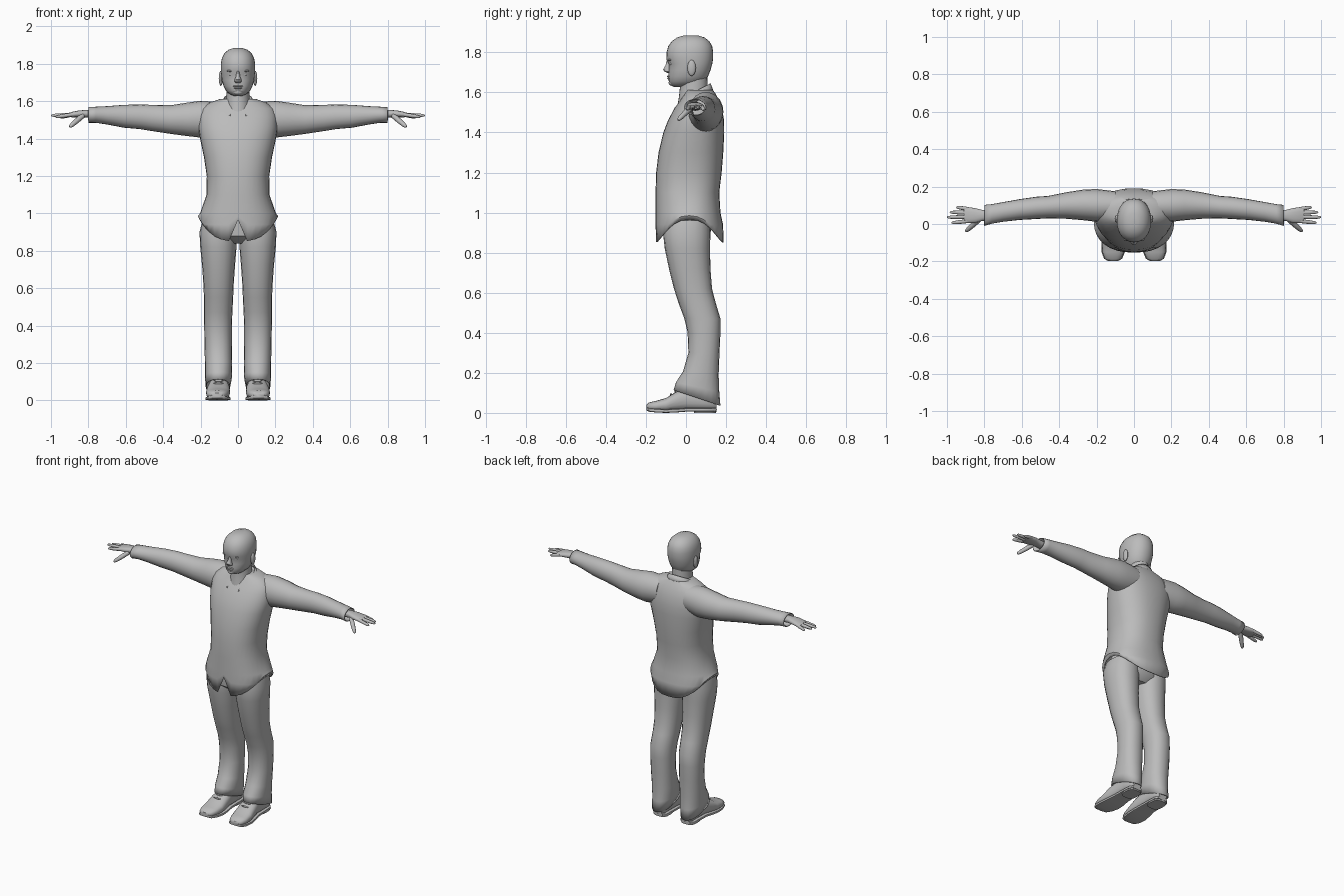
import bpy, bmesh, math
from mathutils import Vector as V

grey = bpy.data.materials.new("plain grey")
grey.diffuse_color = (0.5, 0.5, 0.5, 1)
X, Y, Z = V((1, 0, 0)), V((0, 1, 0)), V((0, 0, 1))


def ring(c, u, v, n=24, p=2.0):
    """Superellipse of n points round c with half axes u and v."""
    pts = []
    for i in range(n):
        a = 2 * math.pi * i / n
        s, t = math.cos(a), math.sin(a)
        pts.append(V(c) + u * math.copysign(abs(s) ** (2 / p), s) + v * math.copysign(abs(t) ** (2 / p), t))
    return pts


def finish(name, bm, mirror=False, thick=0, angle=40):
    bmesh.ops.recalc_face_normals(bm, faces=bm.faces)
    me = bpy.data.meshes.new(name)
    bm.to_mesh(me)
    bm.free()
    me.materials.append(grey)
    for f in me.polygons:
        f.use_smooth = True
    me.set_sharp_from_angle(angle=math.radians(angle))
    ob = bpy.data.objects.new(name, me)
    bpy.context.collection.objects.link(ob)
    if thick:
        m = ob.modifiers.new("cloth", 'SOLIDIFY')
        m.thickness = thick
        m.offset = -1
    if mirror:
        ob.modifiers.new("mirror", 'MIRROR')
    return ob


def loft(name, rings, caps=(True, True), closed=True, **kw):
    bm = bmesh.new()
    rows = [[bm.verts.new(p) for p in r] for r in rings]
    n = len(rows[0])
    for a, b in zip(rows, rows[1:]):
        for i in range(n if closed else n - 1):
            j = (i + 1) % n
            bm.faces.new((a[i], a[j], b[j], b[i]))
    if caps[0]:
        bm.faces.new(rows[0])
    if caps[1]:
        bm.faces.new(rows[-1])
    return finish(name, bm, **kw)


def upright(rows, n=24, p=2.0):
    """Rings from rows of (z, front y, back y, centre x, half width)."""
    return [ring((cx, (f + b) / 2, z), X * w, Y * (b - f) / 2, n, p) for z, f, b, cx, w in rows]


def ball(name, c, r, mirror=False):
    bm = bmesh.new()
    bmesh.ops.create_uvsphere(bm, u_segments=16, v_segments=10, radius=1)
    for v in bm.verts:
        v.co = V(c) + V(v.co[i] * r[i] for i in range(3))
    return finish(name, bm, mirror)


# Shirt body: open at the hem, with side vents and a front notch
body = upright([
    (0.86, -0.152, 0.188, 0, 0.205), (0.94, -0.153, 0.185, 0, 0.215), (1.00, -0.152, 0.172, 0, 0.203),
    (1.10, -0.152, 0.166, 0, 0.168), (1.20, -0.149, 0.178, 0, 0.167), (1.30, -0.137, 0.186, 0, 0.182),
    (1.40, -0.113, 0.191, 0, 0.203), (1.46, -0.090, 0.190, 0, 0.212), (1.52, -0.058, 0.180, 0, 0.210),
    (1.56, -0.030, 0.165, 0, 0.195), (1.59, -0.010, 0.150, 0, 0.155), (1.612, 0.00, 0.135, 0, 0.095)], 32, 2.3)
for i, p in enumerate(body[0]):
    side = abs(math.cos(2 * math.pi * i / 32))
    p.z = 0.85 + 0.115 * side ** 2.5
    body[1][i].z = max(0.94, p.z + 0.02)
body[0][24].z = 0.965
body[1][24].z = 0.985
loft("shirt_body", body, caps=(False, True), thick=0.006)

# Sleeves: rows of (x, front y, back y, bottom z, top z)
sleeve = [(0.10, 0.02, 0.175, 1.42, 1.595), (0.20, 0.012, 0.187, 1.405, 1.602), (0.27, 0.020, 0.184, 1.413, 1.592),
          (0.36, 0.028, 0.170, 1.425, 1.578), (0.46, 0.030, 0.150, 1.440, 1.580), (0.52, 0.027, 0.146, 1.450, 1.582),
          (0.61, 0.022, 0.133, 1.458, 1.580), (0.70, 0.012, 0.117, 1.475, 1.573), (0.76, 0.002, 0.106, 1.484, 1.570),
          (0.80, -0.010, 0.102, 1.484, 1.568)]
loft("sleeve", [ring((x, (f + b) / 2, (lo + hi) / 2), Y * (b - f) / 2, Z * (hi - lo) / 2, 20)
                for x, f, b, lo, hi in sleeve], caps=(True, False), mirror=True, thick=0.005)

# Folded collar, open at the front
top, low = [], []
for k in range(25):
    t = math.radians(-155 + 310 * k / 24)
    s, c = math.sin(t), math.cos(t)
    h = 1.61 + 0.035 * c
    r = 0.085 if c > 0 else 0.125
    top.append(V((0.078 * s, 0.055 + 0.068 * c, h)))
    low.append(V((0.100 * s, 0.055 + r * c, h - 0.045 - 0.012 * max(0, -c))))
loft("collar", [top, low], caps=(False, False), closed=False, thick=0.006)

# Hips and trouser legs
loft("hips", upright([(0.84, -0.06, 0.08, 0, 0.12), (0.88, -0.11, 0.12, 0, 0.18), (0.95, -0.115, 0.13, 0, 0.185),
                      (1.04, -0.11, 0.13, 0, 0.15)]))
leg = upright([
    (0.075, -0.062, 0.172, 0.107, 0.066), (0.13, -0.050, 0.166, 0.104, 0.073), (0.20, -0.015, 0.163, 0.104, 0.073),
    (0.30, 0.012, 0.167, 0.106, 0.073), (0.40, 0.008, 0.172, 0.107, 0.074), (0.47, -0.008, 0.172, 0.106, 0.076),
    (0.55, -0.038, 0.148, 0.104, 0.078), (0.62, -0.060, 0.130, 0.104, 0.081), (0.72, -0.085, 0.122, 0.104, 0.088),
    (0.82, -0.106, 0.120, 0.105, 0.097), (0.90, -0.115, 0.122, 0.106, 0.100), (0.96, -0.105, 0.120, 0.10, 0.09)], 20, 2.2)
for row, tilt in ((0, 0.33), (1, 0.22), (2, 0.1)):
    for p in leg[row]:
        p.z -= tilt * (p.y - 0.055)
loft("trouser_leg", leg, caps=(False, True), mirror=True, thick=0.005)

# Shoes: rows of (y, centre x, half width, sole z, top z)
shoe = [(-0.197, 0.112, 0.025, 0.018, 0.040), (-0.185, 0.112, 0.045, 0.012, 0.052), (-0.15, 0.111, 0.058, 0.008, 0.060),
        (-0.10, 0.107, 0.064, 0.006, 0.074), (-0.05, 0.104, 0.060, 0.008, 0.105), (0.0, 0.102, 0.052, 0.012, 0.125),
        (0.08, 0.102, 0.050, 0.012, 0.125), (0.13, 0.102, 0.048, 0.012, 0.11), (0.153, 0.102, 0.030, 0.014, 0.09)]
shoe_rings = [ring((x, y, (lo + hi) / 2), X * w, Z * (hi - lo) / 2, 20, 2.5) for y, x, w, lo, hi in shoe]
loft("shoe", shoe_rings, mirror=True)
loft("sole", [ring((x, y, lo + 0.003), X * (w + 0.004), Z * 0.009, 16, 5) for y, x, w, lo, hi in shoe], mirror=True)
loft("heel", upright([(0, 0.04, 0.150, 0.102, 0.048), (0.02, 0.04, 0.154, 0.102, 0.050)], 20, 3), mirror=True)
for k in range(2):
    y = -0.075 + 0.022 * k
    ball("lace", (0.104, y, 0.092 + 0.014 * k), (0.026, 0.005, 0.006), True)

# Head, neck and face
loft("head", upright([
    (1.628, -0.062, 0.03, 0, 0.022), (1.637, -0.078, 0.06, 0, 0.044), (1.655, -0.086, 0.092, 0, 0.064),
    (1.68, -0.088, 0.110, 0, 0.077), (1.71, -0.087, 0.122, 0, 0.086), (1.742, -0.087, 0.131, 0, 0.090),
    (1.765, -0.098, 0.135, 0, 0.092), (1.80, -0.097, 0.136, 0, 0.092), (1.83, -0.089, 0.131, 0, 0.086),
    (1.855, -0.071, 0.117, 0, 0.073), (1.874, -0.045, 0.093, 0, 0.052), (1.884, -0.012, 0.06, 0, 0.024)], 28, 2.15))
loft("neck", upright([(1.52, -0.045, 0.10, 0, 0.07), (1.58, -0.035, 0.108, 0, 0.064), (1.63, -0.030, 0.108, 0, 0.061),
                      (1.70, -0.03, 0.105, 0, 0.060)]))
loft("nose", upright([(1.698, -0.094, -0.07, 0, 0.014), (1.704, -0.108, -0.07, 0, 0.020), (1.715, -0.114, -0.07, 0, 0.018),
                      (1.735, -0.102, -0.07, 0, 0.010), (1.76, -0.097, -0.07, 0, 0.009)], 12))
ball("eye", (0.034, -0.071, 1.743), (0.015, 0.010, 0.008), True)
ball("eyebrow", (0.036, -0.080, 1.762), (0.024, 0.010, 0.006), True)
ball("upper_lip", (0, -0.086, 1.680), (0.026, 0.009, 0.005))
ball("lower_lip", (0, -0.084, 1.670), (0.022, 0.010, 0.006))
ball("chin", (0, -0.070, 1.648), (0.026, 0.017, 0.015))
ball("ear", (0.092, 0.028, 1.722), (0.011, 0.021, 0.040), True)

# Hands: palm, then tapered fingers and thumb
palm = [(0.76, 0.046, 0.028, 0.022, 1.530), (0.81, 0.046, 0.029, 0.020, 1.533), (0.85, 0.045, 0.040, 0.018, 1.532),
        (0.885, 0.047, 0.043, 0.015, 1.528), (0.91, 0.050, 0.038, 0.010, 1.526)]
loft("palm", [ring((x, y, z), Y * w, Z * h, 16, 2.4) for x, y, w, h, z in palm], mirror=True)


def finger(name, a, b, r):
    a, b = V(a), V(b)
    d = (b - a).normalized()
    u = d.cross(Z).normalized()
    v = u.cross(d)
    loft(name, [ring(a.lerp(b, t), u * r * k, v * r * k, 10)
                for t, k in ((0, 1), (0.45, 1.0), (0.8, 0.85), (0.95, 0.6), (1, 0.25))], mirror=True)


for base_y, tip_x, tip_y, tip_z in ((0.016, 0.975, 0.006, 1.515), (0.038, 1.0, 0.036, 1.523),
                                    (0.060, 0.985, 0.063, 1.522), (0.080, 0.95, 0.090, 1.512)):
    finger("finger", (0.885, base_y, 1.528), (tip_x, tip_y, tip_z), 0.0105)
finger("thumb", (0.83, 0.022, 1.522), (0.90, -0.040, 1.462), 0.014)
